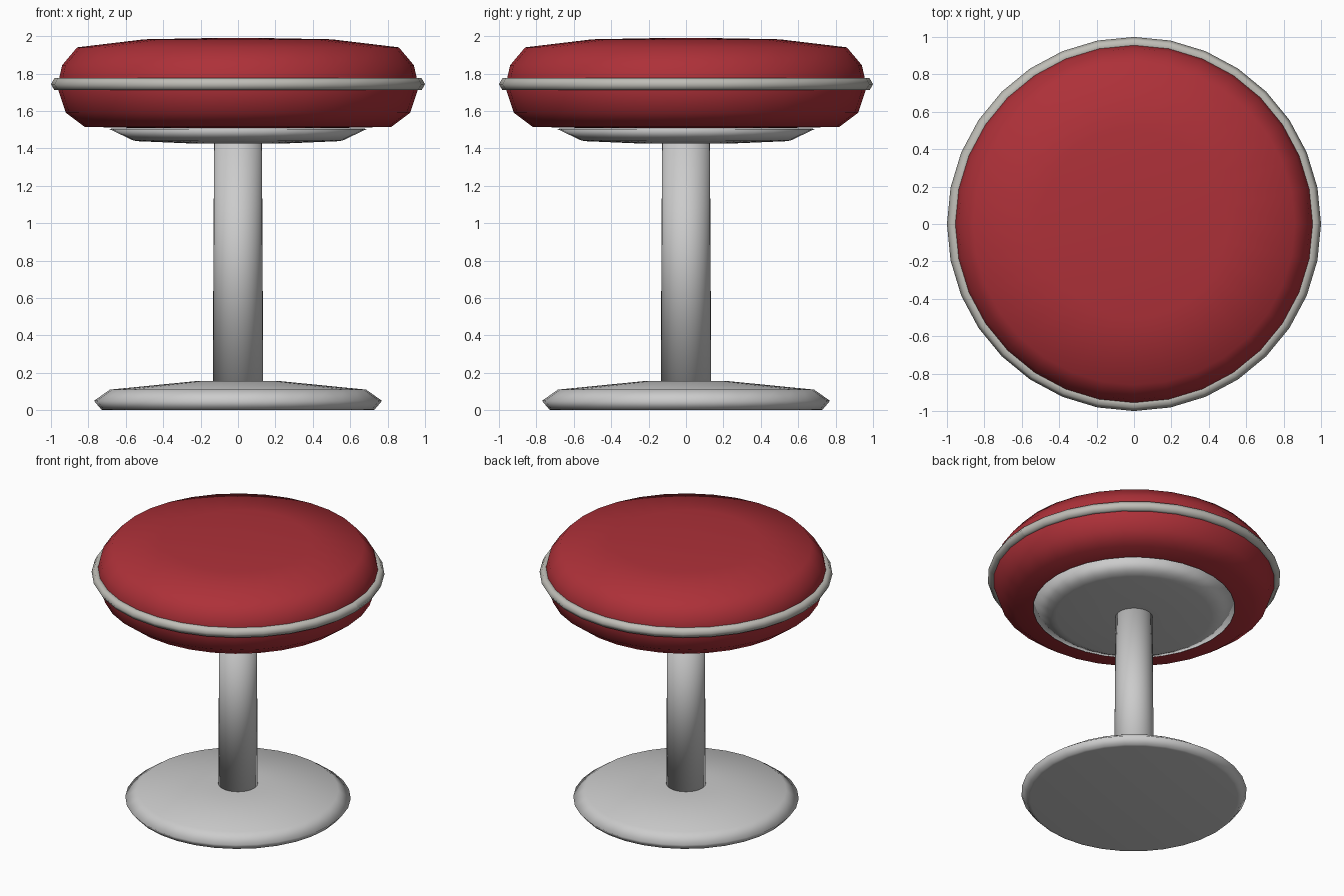
import bpy, bmesh, math

if "Cube" in bpy.data.objects:
    bpy.data.objects.remove(bpy.data.objects["Cube"])


def material(name, color):
    m = bpy.data.materials.new(name)
    m.diffuse_color = color
    m.use_nodes = True
    m.node_tree.nodes["Principled BSDF"].inputs["Base Color"].default_value = m.diffuse_color
    return m


def finish(name, bm, mat=None):
    me = bpy.data.meshes.new(name)
    bm.to_mesh(me)
    bm.free()
    for p in me.polygons:
        p.use_smooth = True
    ob = bpy.data.objects.new(name, me)
    bpy.context.collection.objects.link(ob)
    if mat:
        me.materials.append(mat)
    return ob


def lathe(name, profile, sides, mat=None):
    """Revolve (radius, z) points, listed bottom to top, and cap both ends."""
    bm = bmesh.new()
    rings = []
    for r, z in profile:
        rings.append([bm.verts.new((r * math.cos(2 * math.pi * i / sides),
                                    r * math.sin(2 * math.pi * i / sides), z))
                      for i in range(sides)])
    for a, b in zip(rings, rings[1:]):
        for i in range(sides):
            j = (i + 1) % sides
            bm.faces.new((a[i], a[j], b[j], b[i]))
    bm.faces.new(rings[0][::-1])
    bm.faces.new(rings[-1])
    return finish(name, bm, mat)


red = material("red_leather", (0.42, 0.03, 0.04, 1))
cream = material("piping_cream", (0.52, 0.51, 0.47, 1))

# Floor base, column and seat support plate
lathe("base", [(0.71, 0.0), (0.73, 0.003), (0.77, 0.05), (0.685, 0.11),
               (0.23, 0.155), (0.12, 0.156)], 32)
lathe("column", [(0.135, 0.14), (0.128, 1.44)], 32)
lathe("support_plate", [(0.13, 1.425), (0.25, 1.426), (0.53, 1.438), (0.56, 1.442),
                        (0.69, 1.504), (0.66, 1.506)], 32)

# Cushion
lathe("cushion", [(0.50, 1.508), (0.82, 1.515), (0.92, 1.59), (0.96, 1.71),
                  (0.955, 1.78), (0.94, 1.845), (0.86, 1.94),
                  (0.50, 1.983), (0.12, 1.99)], 32, red)

# Piping: hexagonal cord round the cushion, with an open seam on the +x side
bm = bmesh.new()
SIDES, CORD = 32, 6
rings = []
for i in range(SIDES + 1):
    a = 2 * math.pi * i / SIDES
    ring = []
    for k in range(CORD):
        t = 2 * math.pi * k / CORD
        r = 0.963 + 0.037 * math.cos(t)
        ring.append(bm.verts.new((r * math.cos(a), r * math.sin(a),
                                  1.743 + 0.037 * math.sin(t))))
    rings.append(ring)
for a, b in zip(rings, rings[1:]):
    for k in range(CORD):
        n = (k + 1) % CORD
        bm.faces.new((a[k], b[k], b[n], a[n]))
finish("piping", bm, cream)
